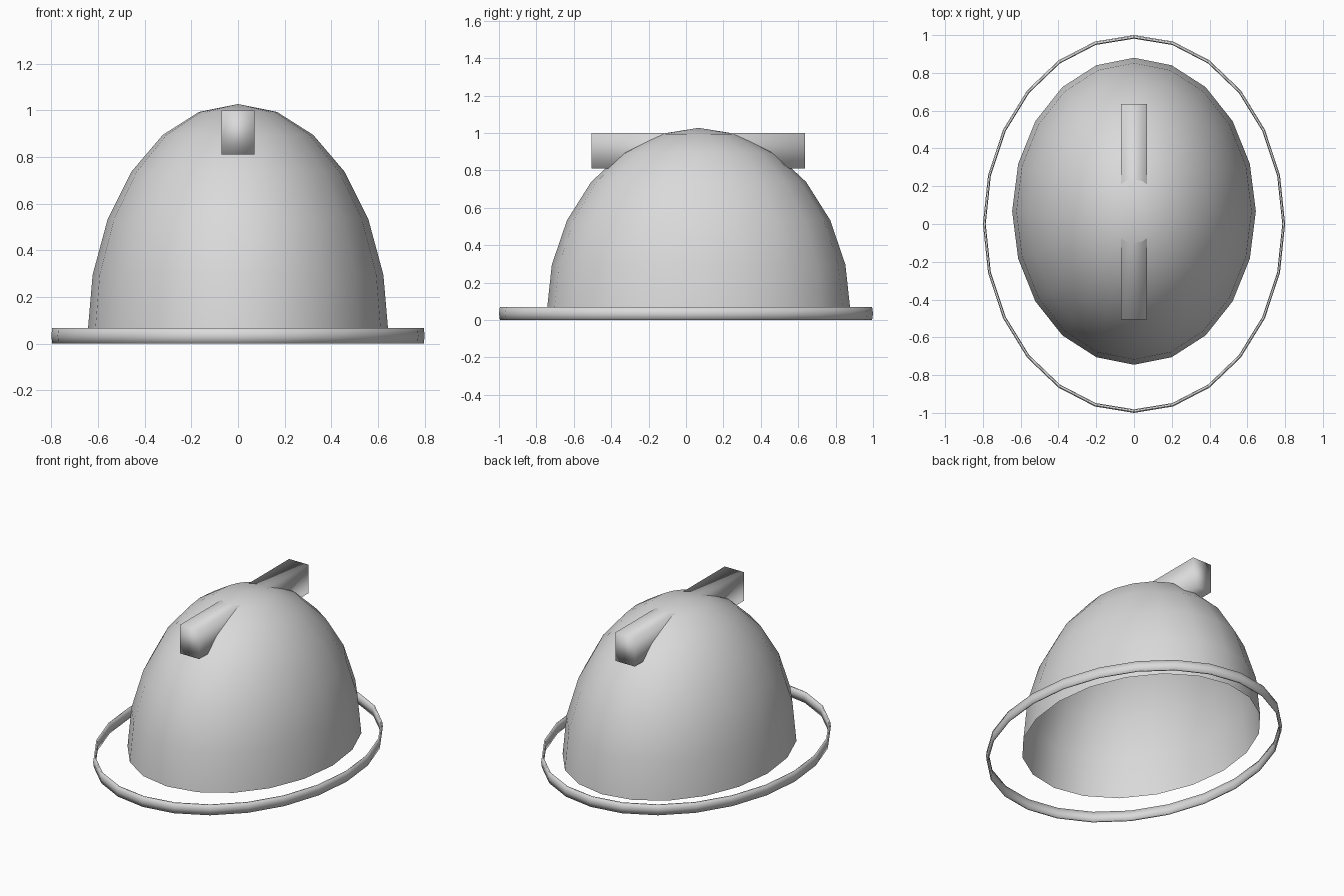
import bpy, bmesh, math

if "Cube" in bpy.data.objects:
    bpy.data.objects.remove(bpy.data.objects["Cube"])

grey = bpy.data.materials.new("light_grey")
grey.diffuse_color = (0.7, 0.7, 0.7, 1)
grey.use_nodes = True
grey.node_tree.nodes["Principled BSDF"].inputs["Base Color"].default_value = grey.diffuse_color


def finish(name, bm):
    """Turn a bmesh into a smooth shaded, coloured object."""
    bmesh.ops.recalc_face_normals(bm, faces=bm.faces)
    for f in bm.faces:
        f.smooth = True
    mesh = bpy.data.meshes.new(name)
    bm.to_mesh(mesh)
    bm.free()
    mesh.materials.append(grey)
    obj = bpy.data.objects.new(name, mesh)
    bpy.context.collection.objects.link(obj)
    return obj


def lathe(name, profile, sides, y_scale, y_offset=0, closed=False):
    """Revolve (radius, z) points around z, stretched along y."""
    bm = bmesh.new()
    rings = []
    for r, z in profile:
        rings.append([bm.verts.new((r * math.cos(a), r * math.sin(a) * y_scale + y_offset, z))
                      for a in (2 * math.pi * i / sides for i in range(sides))])
    pairs = list(zip(rings, rings[1:]))
    if closed:
        pairs.append((rings[-1], rings[0]))
    for lo, hi in pairs:
        for i in range(sides):
            j = (i + 1) % sides
            bm.faces.new((lo[i], lo[j], hi[j], hi[i]))
    bmesh.ops.remove_doubles(bm, verts=bm.verts, dist=1e-5)
    return finish(name, bm)


# Open-bottomed half ellipsoid shell
steps = 6
dome_profile = [(0.645 * math.cos(math.radians(15 * i)),
                 0.04 + 0.987 * math.sin(math.radians(15 * i))) for i in range(steps + 1)]
lathe("dome", dome_profile, 20, 0.8125 / 0.645, 0.0675)

# Thin oval band standing free around the base
band_profile = [(0.796, 0), (0.8, 0.034), (0.796, 0.068), (0.788, 0.068), (0.785, 0.034), (0.788, 0)]
lathe("base_ring", band_profile, 24, 1.0 / 0.8, closed=True)

# Bar passing front to back through the top of the dome
bm = bmesh.new()
bmesh.ops.create_cube(bm, size=1)
bmesh.ops.scale(bm, vec=(0.14, 1.14, 0.19), verts=bm.verts)
bmesh.ops.translate(bm, vec=(0, 0.065, 0.905), verts=bm.verts)
finish("top_bar", bm)
